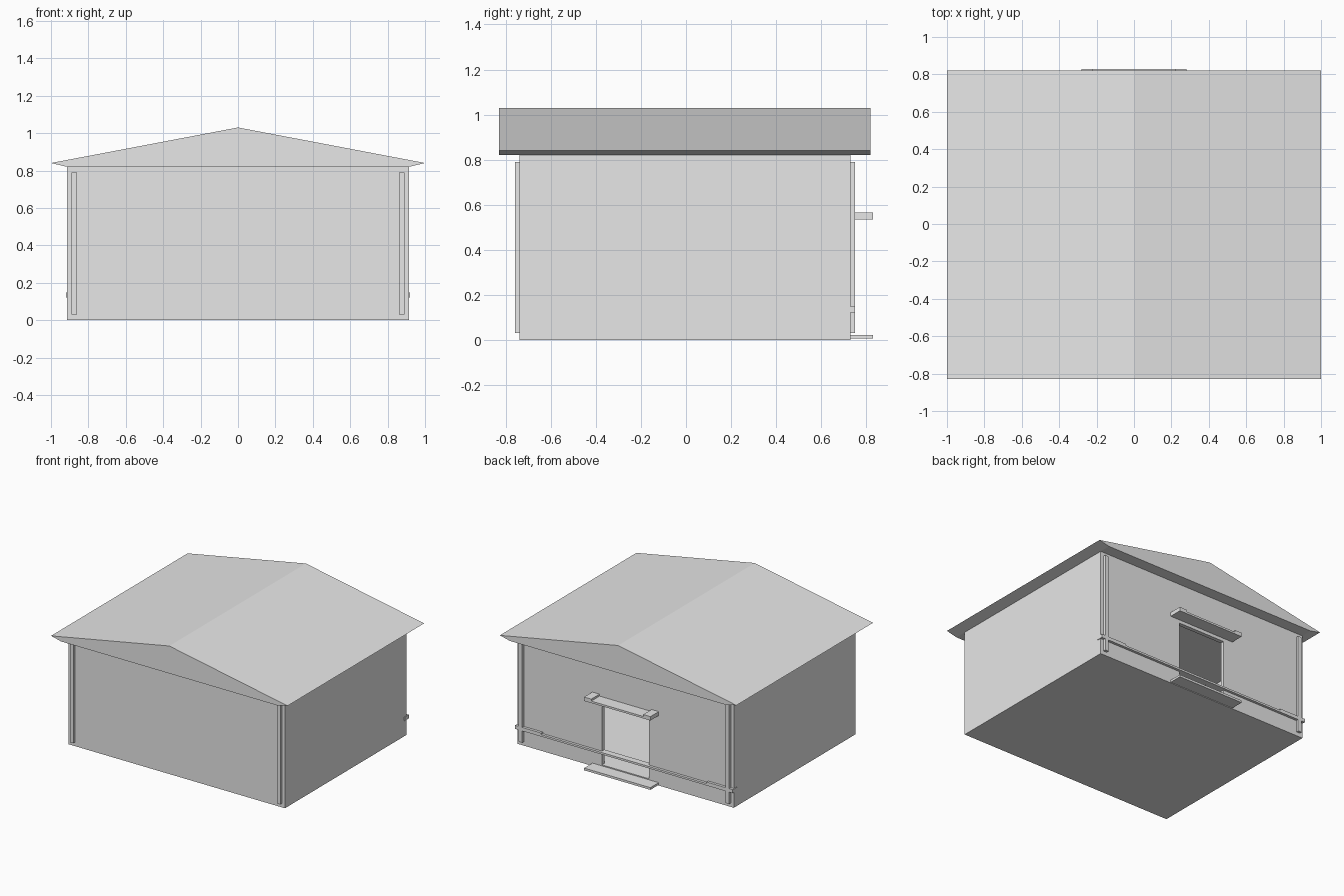
import bpy, bmesh

if "Cube" in bpy.data.objects:
    bpy.data.objects.remove(bpy.data.objects["Cube"])

grey = bpy.data.materials.new("plain grey")
grey.diffuse_color = (0.8, 0.8, 0.8, 1)
grey.use_nodes = True
grey.node_tree.nodes["Principled BSDF"].inputs["Base Color"].default_value = grey.diffuse_color


def finish(name, bm):
    bmesh.ops.recalc_face_normals(bm, faces=bm.faces)
    me = bpy.data.meshes.new(name)
    bm.to_mesh(me)
    bm.free()
    me.materials.append(grey)
    ob = bpy.data.objects.new(name, me)
    bpy.context.collection.objects.link(ob)
    return ob


def box(name, x, y, z):
    """Box from (low, high) ranges on each axis."""
    bm = bmesh.new()
    bmesh.ops.create_cube(bm, size=1)
    for v in bm.verts:
        for i, (lo, hi) in enumerate((x, y, z)):
            v.co[i] = lo if v.co[i] < 0 else hi
    return finish(name, bm)


def prism(name, outline, y0, y1):
    """Extrude an (x, z) outline along y."""
    bm = bmesh.new()
    face = bm.faces.new([bm.verts.new((x, y0, z)) for x, z in outline])
    ext = bmesh.ops.extrude_face_region(bm, geom=[face])
    for v in ext["geom"]:
        if isinstance(v, bmesh.types.BMVert):
            v.co.y = y1
    return finish(name, bm)


W, F, B, T = 0.915, -0.74, 0.73, 0.03   # half width, front, back, wall thickness
FLOOR, EAVE = 0.03, 0.82

# floor and hollow walls
box("floor", (-W, W), (F, B), (0, FLOOR))
box("front_wall", (-W, W), (F, F + T), (FLOOR, EAVE))
for s, side in ((-1, "left"), (1, "right")):
    xs = sorted((s * W, s * (W - T)))
    box(side + "_wall", xs, (F + T, B - T), (FLOOR, EAVE))

# back wall with a doorway
D, DT = 0.2, 0.51
prism("back_wall", [(-W, FLOOR), (-D, FLOOR), (-D, DT), (D, DT), (D, FLOOR),
                    (W, FLOOR), (W, EAVE), (-W, EAVE)], B - T, B)

# gable roof
prism("roof", [(-W, EAVE), (W, EAVE), (1, 0.84), (0, 1.03), (-1, 0.84)],
      -0.83, 0.82)

# corner strips
for s, side in ((-1, "left"), (1, "right")):
    xs = sorted((s * 0.86, s * 0.89))
    box("front_" + side + "_strip", xs, (F - 0.02, F), (0.03, 0.79))
    box("back_" + side + "_strip", xs, (B, B + 0.02), (0.03, 0.79))


def raised_ends(name, half, inner, y, z0, zmid, z1):
    """Long bar whose end blocks stand taller than its middle."""
    prism(name, [(-half, z0), (half, z0), (half, z1), (inner, z1),
                 (inner, zmid), (-inner, zmid), (-inner, z1), (-half, z1)], *y)


# door canopy, rail and step on the back
raised_ends("door_canopy", 0.28, 0.22, (B, 0.83), 0.535, 0.55, 0.565)
raised_ends("back_rail", 0.92, 0.70, (0.70, 0.75), 0.12, 0.135, 0.147)
box("door_step", (-0.28, 0.28), (B, 0.83), (0.005, 0.022))
